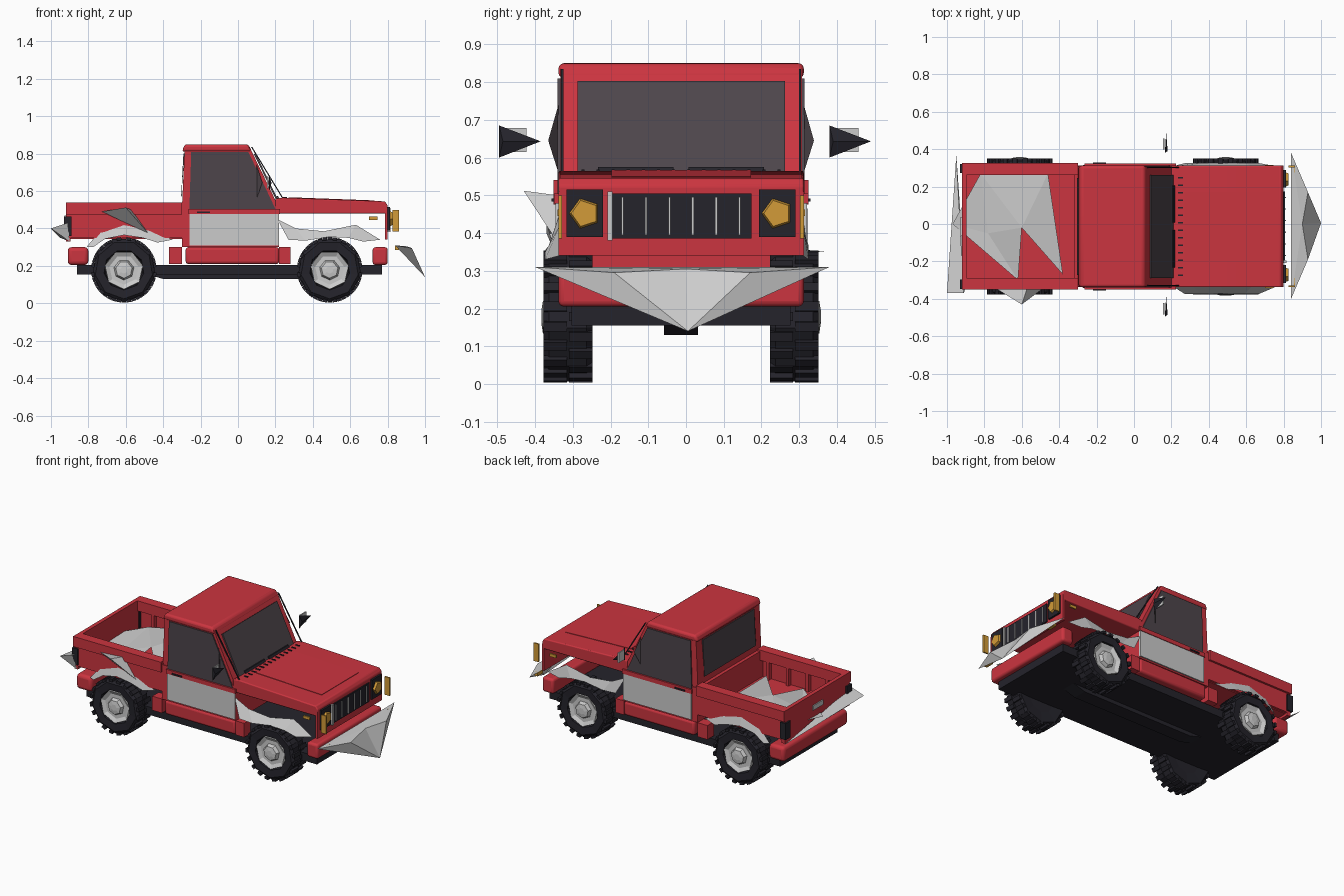
import bpy, bmesh, math
from mathutils import Matrix, Vector

C = -0.013  # lateral centre line of the body

def mat(name, rgb):
    m = bpy.data.materials.new(name)
    m.diffuse_color = (*rgb, 1)
    return m

RED = mat("red_paint", (0.6, 0.035, 0.05))
DARK = mat("dark_trim", (0.018, 0.017, 0.024))
GLASS = mat("dark_glass", (0.075, 0.06, 0.07))
AMBER = mat("amber_lens", (0.65, 0.33, 0.04))

def finish(name, bm, m=None, bevel=0):
    bmesh.ops.recalc_face_normals(bm, faces=bm.faces)
    me = bpy.data.meshes.new(name)
    bm.to_mesh(me)
    bm.free()
    o = bpy.data.objects.new(name, me)
    bpy.context.collection.objects.link(o)
    if m:
        me.materials.append(m)
    if bevel:
        b = o.modifiers.new("bevel", 'BEVEL')
        b.width, b.segments = bevel, 3
        bpy.context.view_layer.objects.active = o
        o.select_set(True)
        bpy.ops.object.shade_smooth_by_angle(angle=math.radians(35))
        o.select_set(False)
    return o

def prism(name, pts, y0, y1, m=None, bevel=0):
    """Side profile in x,z extruded across y (y relative to the centre line)."""
    bm = bmesh.new()
    f = bm.faces.new([bm.verts.new((x, C + y0, z)) for x, z in pts])
    r = bmesh.ops.extrude_face_region(bm, geom=[f])
    vs = [v for v in r['geom'] if isinstance(v, bmesh.types.BMVert)]
    bmesh.ops.translate(bm, verts=vs, vec=(0, y1 - y0, 0))
    bm.faces.new([v for v in f.verts]) if not f.is_valid else None
    return finish(name, bm, m, bevel)

def box(name, x0, x1, y0, y1, z0, z1, m=None, bevel=0):
    return prism(name, [(x0, z0), (x1, z0), (x1, z1), (x0, z1)], y0, y1, m, bevel)

def sheet(name, verts, faces, m=None):
    bm = bmesh.new()
    vs = [bm.verts.new(v) for v in verts]
    for f in faces:
        bm.faces.new([vs[i] for i in f])
    return finish(name, bm, m)

def lathe(name, prof, n, x, z, s, m=None):
    """Ring profile (radius, y) turned about an axle parallel to y."""
    bm = bmesh.new()
    rings = [[bm.verts.new((x + r * math.sin(a), C + s * y, z - r * math.cos(a)))
              for a in [2 * math.pi * i / n for i in range(n)]] for r, y in prof]
    for a, b in zip(rings, rings[1:]):
        for i in range(n):
            j = (i + 1) % n
            bm.faces.new((a[i], a[j], b[j], b[i]))
    bm.faces.new(rings[0])
    bm.faces.new(rings[-1])
    return finish(name, bm, m)

# Chassis floor and lower red bumpers
box("chassis_floor", -0.86, 0.77, -0.29, 0.29, 0.155, 0.205, DARK)
prism("drive_hump", [(-0.5, 0.16), (-0.4, 0.13), (0.4, 0.13), (0.5, 0.16)], -0.045, 0.045, DARK)
box("front_lower_bumper", 0.72, 0.80, -0.325, 0.325, 0.205, 0.30, RED, 0.015)
box("rear_lower_bumper", -0.91, -0.80, -0.325, 0.325, 0.205, 0.30, RED, 0.02)

# Cab: lower tub, greenhouse, roof
box("cab_lower", -0.30, 0.22, -0.325, 0.325, 0.30, 0.52, RED)
prism("cab_upper", [(-0.30, 0.5), (0.225, 0.5), (0.062, 0.835), (-0.285, 0.835)], -0.32, 0.32, RED)
prism("roof", [(-0.30, 0.81), (0.075, 0.81), (0.055, 0.85), (-0.285, 0.85)], -0.325, 0.325, RED, 0.014)
prism("windshield", [(0.085, 0.798), (0.203, 0.555), (0.211, 0.56), (0.093, 0.803)], -0.275, 0.275, GLASS)
prism("rear_window", [(-0.301, 0.57), (-0.292, 0.80), (-0.285, 0.80), (-0.304, 0.57)], -0.26, 0.26, GLASS)

# Hood and cowl
prism("hood", [(0.20, 0.48), (0.80, 0.48), (0.80, 0.525), (0.785, 0.545), (0.24, 0.565), (0.20, 0.56)],
      -0.325, 0.325, RED, 0.006)
prism("hood_panel", [(0.27, 0.55), (0.73, 0.54), (0.73, 0.55), (0.27, 0.567)], -0.185, 0.185, RED)
for i in range(14):
    y = -0.26 + i * 0.04
    box("cowl_vent", 0.235, 0.262, y - 0.004, y + 0.004, 0.56, 0.569, DARK)

# Front face with grille
box("front_panel", 0.785, 0.80, -0.325, 0.325, 0.34, 0.51, RED)
box("grille", 0.79, 0.808, -0.187, 0.187, 0.385, 0.505, DARK)
for i in range(6):
    y = -0.155 + i * 0.062
    box("grille_bar", 0.805, 0.812, y - 0.003, y + 0.003, 0.395, 0.495)
box("grille_side_trim", 0.80, 0.815, -0.195, -0.182, 0.38, 0.51)

# Projecting V-shaped front bumper shell
sheet("front_bumper", [(0.84, -0.40, 0.31), (0.84, 0.38, 0.31), (1.0, 0.005, 0.14),
                       (0.93, -0.19, 0.295), (0.93, 0.17, 0.295), (0.90, 0.0, 0.305)],
      [(0, 3, 2), (3, 5, 2), (5, 4, 2), (4, 1, 2), (0, 5, 3), (5, 1, 4), (0, 1, 5)])

# Rear bumper shell
sheet("rear_bumper", [(-0.95, 0.37, 0.35), (-1.0, -0.37, 0.40), (-0.91, -0.37, 0.43),
                      (-0.90, -0.34, 0.33)], [(0, 1, 2), (0, 1, 3), (1, 2, 3)])

# Cargo bed
box("bed_floor", -0.90, -0.30, -0.31, 0.31, 0.345, 0.36, RED)
box("tailgate", -0.92, -0.895, -0.325, 0.325, 0.33, 0.54, RED)
box("tailgate_handle", -0.927, -0.915, -0.05, 0.05, 0.44, 0.47)
box("bed_front_wall", -0.32, -0.295, -0.325, 0.325, 0.35, 0.53, RED)

# Crumpled grey liner in the bed
sheet("bed_liner", [(-0.97, 0.0, 0.40), (-0.82, 0.27, 0.39), (-0.46, 0.27, 0.46), (-0.38, -0.27, 0.40),
                    (-0.60, -0.02, 0.43), (-0.62, -0.30, 0.37), (-0.78, -0.05, 0.375)],
      [(0, 1, 6), (1, 4, 6), (1, 2, 4), (2, 3, 4), (6, 4, 5), (0, 6, 5)])
sheet("bed_side_shard", [(-0.73, -0.35, 0.49), (-0.60, -0.43, 0.512), (-0.57, -0.34, 0.50),
                         (-0.48, -0.34, 0.375)], [(0, 1, 3), (1, 2, 3), (0, 1, 2)])

window = [(-0.25, 0.81), (0.055, 0.81), (0.20, 0.505), (-0.26, 0.505)]

for s, side in ((-1, "right"), (1, "left")):
    def sbox(name, x0, x1, y0, y1, z0, z1, m=None, bevel=0):
        return box(side + "_" + name, x0, x1, s * y0, s * y1, z0, z1, m, bevel)

    # Body sides and the separate lower corner blocks
    sbox("bed_side", -0.90, -0.30, 0.305, 0.325, 0.35, 0.50, RED)
    sbox("bed_rail", -0.92, -0.30, 0.275, 0.338, 0.475, 0.54, RED)
    sbox("rear_lower_block", -0.37, -0.30, 0.26, 0.325, 0.21, 0.30, RED)
    sbox("front_lower_block", 0.22, 0.28, 0.26, 0.325, 0.21, 0.30, RED)
    for i in range(4):
        x = -0.80 + i * 0.14
        sbox("bed_rib", x, x + 0.02, 0.28, 0.306, 0.36, 0.48, RED)

    # Door, side glass, handle and sill
    prism(side + "_side_window", window, s * 0.315, s * 0.327, GLASS)
    sbox("door_panel", -0.26, 0.22, 0.32, 0.333, 0.31, 0.48)
    sbox("door_trim", -0.265, 0.225, 0.32, 0.337, 0.478, 0.505, RED)
    sbox("door_handle", -0.22, -0.15, 0.33, 0.343, 0.483, 0.492, DARK)
    sbox("sill", -0.28, 0.22, 0.27, 0.33, 0.21, 0.30, RED, 0.015)

    # Windscreen pillar seal and wiper
    prism(side + "_pillar_trim", [(0.07, 0.835), (0.24, 0.555), (0.247, 0.555), (0.077, 0.835)],
          s * 0.312, s * 0.318, DARK)
    prism(side + "_wiper", [(0.215, 0.555), (0.225, 0.555), (0.212, 0.575), (0.205, 0.575)],
          s * 0.02, s * 0.22, DARK)

    # Mirror: flat pointed shell with a grey plate and a window-side wedge
    t = -0.495 if s < 0 else 0.38
    sheet(side + "_mirror", [(0.165, t, 0.60), (0.165, t, 0.685), (0.172, t + 0.11, 0.643), (0.18, t + 0.01, 0.643)],
          [(0, 1, 2), (0, 1, 3), (1, 2, 3), (0, 2, 3)], DARK)
    sbox("mirror_plate", 0.155, 0.163, 0.41, 0.47, 0.615, 0.678)
    sheet(side + "_window_wedge", [(0.10, C + s * 0.325, 0.56), (0.10, C + s * 0.325, 0.74),
                                   (0.13, C + s * 0.352, 0.645)], [(0, 1, 2)], GLASS)

    # Head, marker and tail lamps
    sbox("headlamp_frame", 0.79, 0.812, 0.207, 0.303, 0.39, 0.515, DARK)
    bm = bmesh.new()
    bmesh.ops.create_cone(bm, cap_ends=True, segments=5, radius1=0.042, radius2=0.036, depth=0.014,
                          matrix=Matrix.Translation((0.818, C + s * 0.255, 0.452))
                          @ Matrix.Rotation(math.pi / 2, 4, 'Y') @ Matrix.Rotation(math.pi, 4, 'Z'))
    finish(side + "_headlamp", bm, AMBER)
    sbox("corner_lamp", 0.825, 0.86, 0.315, 0.325, 0.385, 0.50, AMBER)
    sbox("bumper_marker", 0.84, 0.86, 0.255, 0.312, 0.285, 0.308, AMBER)
    sbox("side_marker", 0.70, 0.745, 0.318, 0.328, 0.445, 0.463, AMBER)
    sbox("tail_lamp", -0.93, -0.89, 0.285, 0.335, 0.36, 0.465, DARK)

    # Grey angular wheel-arch flares
    for name, x in (("rear", -0.61), ("front", 0.49)):
        out = [(-0.20, 0.30), (-0.13, 0.385), (0.0, 0.43), (0.13, 0.40), (0.26, 0.34)]
        inn = [(-0.165, 0.30), (-0.10, 0.345), (0.0, 0.365), (0.10, 0.35), (0.18, 0.325)]
        if name == "front":
            out = [(-0.28, 0.45), (-0.18, 0.40), (-0.03, 0.385), (0.14, 0.42), (0.27, 0.34)]
            inn = [(-0.22, 0.34), (-0.13, 0.335), (0.0, 0.355), (0.10, 0.35), (0.18, 0.33)]
        w = 0.36 if (name == "front" and s < 0) else 0.338
        vs = [(x + dx, C + s * 0.322, z) for dx, z in out] + [(x + dx, C + s * w, z) for dx, z in inn]
        sheet(f"{side}_{name}_flare", vs, [(i, i + 1, i + 6, i + 5) for i in range(4)])

        # Low-sided tyre, hub and thin tread blocks
        zc = 0.179
        lathe(f"{side}_{name}_tyre", [(0.09, 0.24), (0.16, 0.235), (0.172, 0.25), (0.172, 0.35), (0.155, 0.364),
                                      (0.108, 0.36), (0.10, 0.33)], 9, x, zc, s, DARK)
        lathe(f"{side}_{name}_hub", [(0.106, 0.33), (0.104, 0.358), (0.08, 0.345), (0.055, 0.345),
                                     (0.045, 0.366), (0.02, 0.37)], 7, x, zc, s)
        bm = bmesh.new()
        for i in range(20):
            for k, yy in enumerate((0.266, 0.333)):
                a = 2 * math.pi * (i + 0.5 * k) / 20
                bmesh.ops.create_cube(bm, size=1, matrix=Matrix.Translation((x, C + s * yy, zc))
                                      @ Matrix.Rotation(a, 4, 'Y') @ Matrix.Translation((0, 0, -0.167))
                                      @ Matrix.Diagonal((0.025, 0.062, 0.016, 1)))
        finish(f"{side}_{name}_tread", bm, DARK)
